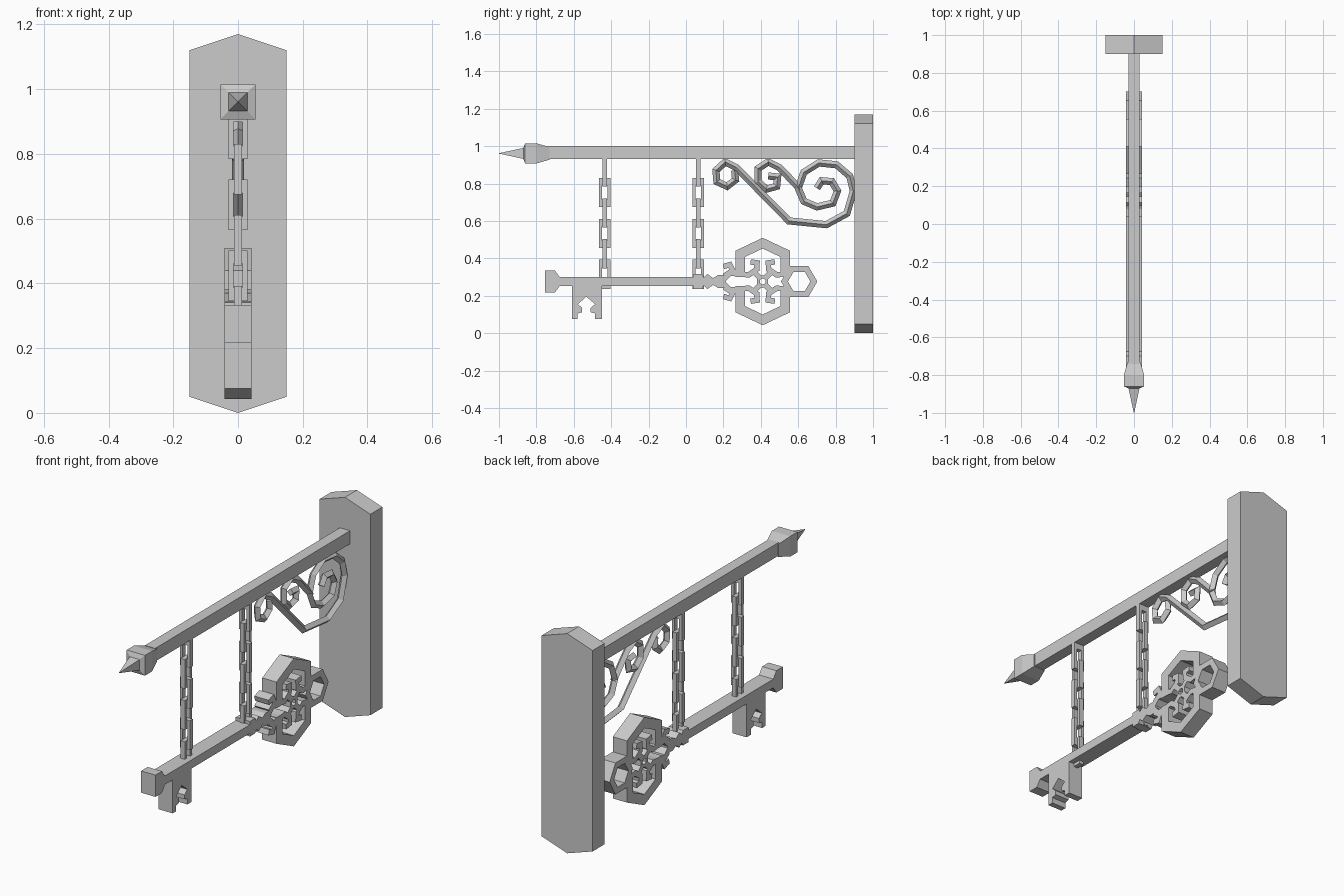
import bpy
import bmesh
from math import cos, sin, pi
from mathutils import Vector

if "Cube" in bpy.data.objects:
    bpy.data.objects.remove(bpy.data.objects["Cube"])

iron = bpy.data.materials.new("grey iron")
iron.use_nodes = True
grey = (0.6, 0.6, 0.6, 1)
iron.diffuse_color = grey
iron.node_tree.nodes["Principled BSDF"].inputs["Base Color"].default_value = grey

KEY_Z = 0.276      # height of the key's axis
KEY_D = 0.042      # half thickness of the key


def finish(name, bm):
    bmesh.ops.recalc_face_normals(bm, faces=bm.faces)
    mesh = bpy.data.meshes.new(name)
    bm.to_mesh(mesh)
    bm.free()
    mesh.materials.append(iron)
    obj = bpy.data.objects.new(name, mesh)
    bpy.context.collection.objects.link(obj)
    return obj


def loft(name, rings, closed=False):
    """Skin a row of equal loops, capping the ends unless closed."""
    bm = bmesh.new()
    loops = [[bm.verts.new(p) for p in ring] for ring in rings]
    pairs = list(zip(loops, loops[1:]))
    if closed:
        pairs.append((loops[-1], loops[0]))
    else:
        bm.faces.new(loops[0])
        bm.faces.new(loops[-1])
    for a, b in pairs:
        for i in range(len(a)):
            j = (i + 1) % len(a)
            bm.faces.new((a[i], a[j], b[j], b[i]))
    return finish(name, bm)


def slab(name, outline, depth, z=0):
    """Side outline (y, z) given thickness across x."""
    return loft(name, [[(x, u, v + z) for u, v in outline] for x in (-depth, depth)])


def frame(name, outer, inner, depth, turned=False):
    """Flat plate with a hole, lying in the yz or the xz plane."""
    rings = []
    for side, loop in ((-depth, outer), (depth, outer), (depth, inner), (-depth, inner)):
        rings.append([(u, side, v) if turned else (side, u, v) for u, v in loop])
    return loft(name, rings, closed=True)


def sweep(name, path, section, z=0):
    """Carry a section (in-plane offset, x) along a side path with mitred corners."""
    pts = [Vector(p) for p in path]
    rings = []
    for i, p in enumerate(pts):
        a = (p - pts[i - 1]).normalized() if i else None
        b = (pts[i + 1] - p).normalized() if i < len(pts) - 1 else None
        a, b = a or b, b or a
        t = (a + b).normalized()
        n = Vector((-t.y, t.x)) / max(t.dot(a), 0.6)
        rings.append([(x, p.x + n.x * o, p.y + n.y * o + z) for o, x in section])
    return loft(name, rings)


def mirror_v(half):
    return half + [(u, -v) for u, v in reversed(half)]


def hexagon(u, v, r, start=0):
    return [(u + r * cos(start + i * pi / 3), v + r * sin(start + i * pi / 3)) for i in range(6)]


def rect(u, v, w, h):
    return [(u - w, v - h), (u + w, v - h), (u + w, v + h), (u - w, v + h)]


# Wall plate with pointed ends
plate = [(-.15, .05), (0, 0), (.15, .05), (.15, 1.12), (0, 1.17), (-.15, 1.12)]
loft("wall_plate", [[(x, y, z) for x, z in plate] for y in (.9, 1)])

# Beam and its spear finial
loft("beam", [[(x, y, z) for x, z in rect(0, .965, .03, .035)] for y in (-.74, .91)])
stations = [(-.73, .034), (-.8, .054), (-.86, .054), (-.87, .029), (-1, .001)]
loft("spear_finial", [[(x, y, z) for x, z in rect(0, .961, r, r)] for y, r in stations])

# Scrollwork bracket of diamond-section bar
R = .019
diamond = [(R, 0), (0, R), (-R, 0), (0, -R)]
main_scroll = [
    (.26, .87), (.265, .82), (.22, .785), (.165, .81), (.16, .87), (.21, .915), (.27, .885),
    (.55, .6), (.75, .58), (.86, .64), (.895, .76), (.875, .84), (.805, .9), (.71, .91),
    (.63, .86), (.6, .775), (.63, .705), (.7, .675), (.785, .695), (.81, .76), (.78, .81),
    (.725, .815), (.7, .775)]
small_scroll = [
    (.44, .84), (.49, .835), (.485, .785), (.43, .77), (.385, .81), (.385, .88), (.44, .915),
    (.5, .885), (.61, .77)]
sweep("main_scroll", main_scroll, diamond)
sweep("small_scroll", small_scroll, diamond)

# Chains of alternating links
for label, y in (("front", -.435), ("rear", .065)):
    for i in range(6):
        z = .862 - i * .1095
        turned = i % 2 == 0
        centre = 0 if turned else y
        link = frame(f"{label}_chain_link", rect(centre, z, .03, .078),
                     rect(centre, z, .014, .037), .012, turned)
        if turned:
            link.location.y = y

# Key shaft, end block and bit
slab("key_shaft", rect(-.31, 0, .38, .023), KEY_D, KEY_Z)
slab("key_end", mirror_v([(-.755, .058), (-.7, .058), (-.675, .023)]), KEY_D, KEY_Z)
slab("key_bit", [
    (-.61, .26), (-.61, .075), (-.58, .075), (-.58, .105), (-.555, .112), (-.555, .135),
    (-.578, .155), (-.533, .195), (-.486, .155), (-.51, .135), (-.51, .112), (-.486, .105),
    (-.486, .075), (-.45, .075), (-.45, .26)], KEY_D)

# Turned collar behind the shaft
slab("key_collar", mirror_v([
    (.04, .04), (.085, .04), (.095, .022), (.115, .04), (.145, .018), (.17, .034), (.2, .034),
    (.215, .02)]), KEY_D, KEY_Z)

# Paired parts of the key bow
half = .026
bar = [(-half, -KEY_D), (half, -KEY_D), (half, KEY_D), (-half, KEY_D)]
thin = [(o * .55, x) for o, x in bar]
C = .41            # centre of the bow along y
for label, s in (("upper", 1), ("lower", -1)):
    sweep(f"{label}_crown_curl", [(.2, .08 * s), (.235, .09 * s), (.25, .06 * s),
                                  (.205, .03 * s)], thin, KEY_Z)
    sweep(f"{label}_crown_arm", [(.2, .01 * s), (.235, .045 * s), (.285, .04 * s)], thin, KEY_Z)
    loop = [(-.12, .025), (-.12, .148), (0, .205), (.12, .148), (.12, .025)]
    sweep(f"{label}_bow_loop", [(C + u, v * s) for u, v in loop], bar, KEY_Z)
    for side, m in (("front", -1), ("rear", 1)):
        curl = [(.13, .042), (.075, .035), (.032, .065), (.03, .1), (.065, .105)]
        sweep(f"{label}_{side}_bow_curl", [(C + u * m, v * s) for u, v in curl], thin, KEY_Z)
        sweep(f"{label}_{side}_bow_spoke", [(C + .015 * m, .02 * s), (C + .05 * m, .055 * s)],
              thin, KEY_Z)

# Hub and hanging ring of the bow
frame("bow_hub", hexagon(C, KEY_Z, .034, pi / 6), hexagon(C, KEY_Z, .017, pi / 6), KEY_D)
frame("bow_end_ring", hexagon(.605, KEY_Z, .097), hexagon(.605, KEY_Z, .06), KEY_D)
